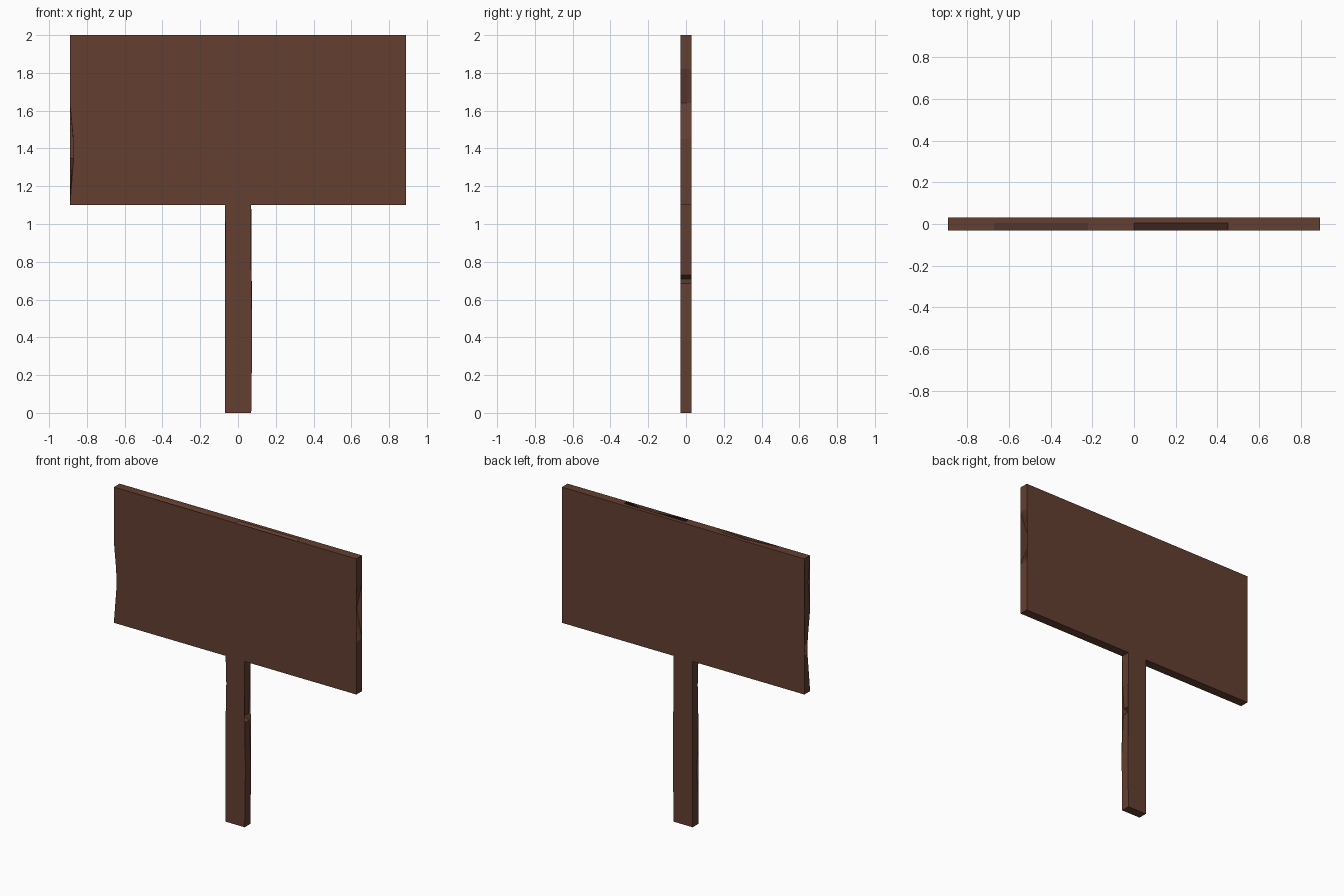
import bpy, bmesh

if "Cube" in bpy.data.objects:
    bpy.data.objects.remove(bpy.data.objects["Cube"])

wood = bpy.data.materials.new("dark brown wood")
wood.diffuse_color = (0.125, 0.049, 0.030, 1)
wood.use_nodes = True
wood.node_tree.nodes["Principled BSDF"].inputs["Base Color"].default_value = wood.diffuse_color
HALF = 0.03


def plank(name, front, back_moves, mid_moves):
    """Thick plank from a front outline; some points move on the mid and back loops."""
    bm = bmesh.new()
    loops = []
    for y, moves in ((-HALF, {}), (0.005, mid_moves), (HALF, back_moves)):
        pts = [moves.get(i, p) for i, p in enumerate(front)]
        loops.append([bm.verts.new((x, y, z)) for x, z in pts])
    n = len(front)
    for a, b in zip(loops, loops[1:]):
        for i in range(n):
            j = (i + 1) % n
            bm.faces.new((a[i], a[j], b[j], b[i]))
    caps = [bm.faces.new(loops[0]), bm.faces.new(loops[-1][::-1])]
    bmesh.ops.triangulate(bm, faces=caps)
    bmesh.ops.recalc_face_normals(bm, faces=bm.faces)
    me = bpy.data.meshes.new(name)
    bm.to_mesh(me)
    bm.free()
    me.materials.append(wood)
    ob = bpy.data.objects.new(name, me)
    bpy.context.collection.objects.link(ob)
    return ob


# sign board with chipped top edge, left crack and right notch
board = [(-0.89, 1.10), (-0.87, 1.35), (-0.74, 1.365), (-0.87, 1.42),
         (-0.89, 1.64), (-0.875, 1.82), (-0.89, 2.0), (-0.67, 2.0),
         (-0.45, 1.98), (-0.22, 2.0), (0.0, 2.0), (0.22, 1.95),
         (0.45, 2.0), (0.89, 2.0), (0.89, 1.82), (0.815, 1.64),
         (0.89, 1.45), (0.89, 1.10)]
plank("sign_board", board,
      {1: (-0.89, 1.345), 2: (-0.76, 1.363), 3: (-0.87, 1.405),
       8: (-0.45, 2.0), 11: (0.22, 2.0), 15: (0.85, 1.64)},
      {1: (-0.88, 1.348), 2: (-0.75, 1.364), 3: (-0.87, 1.412),
       8: (-0.45, 2.0), 11: (0.22, 2.0), 15: (0.84, 1.64)})

# worn post with a split on its right side
post = [(-0.07, 0), (-0.07, 0.20), (-0.055, 0.36), (-0.065, 0.48),
        (-0.07, 0.68), (-0.065, 0.92), (-0.07, 1.10), (0.07, 1.10),
        (0.068, 0.92), (0.055, 0.73), (0.0, 0.71), (0.06, 0.685),
        (0.075, 0.38), (0.07, 0)]
plank("post", post, {2: (-0.07, 0.36), 3: (-0.07, 0.48)},
      {2: (-0.065, 0.36)})
